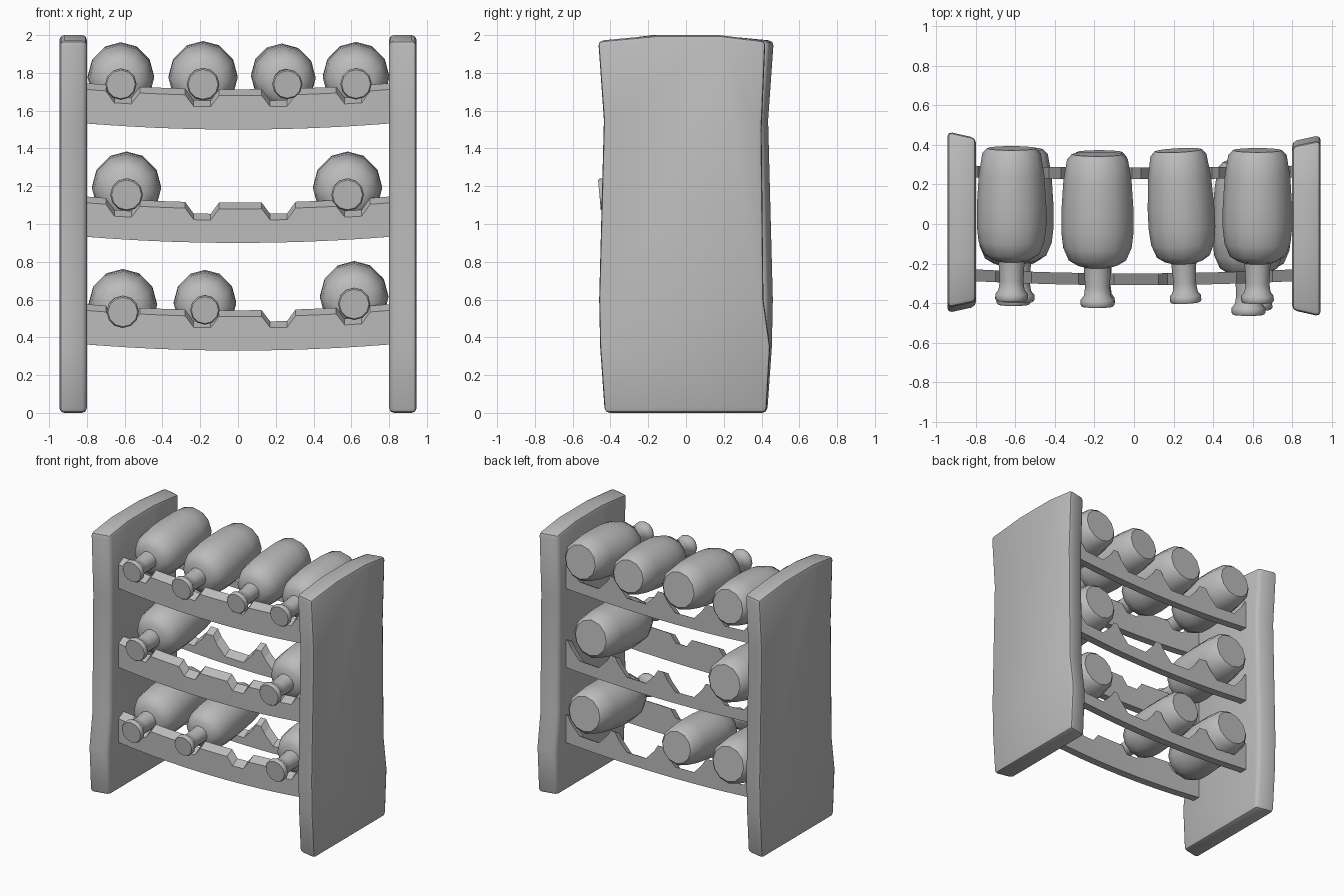
import bpy, bmesh, math
from mathutils import Matrix, Vector

cube = bpy.data.objects.get("Cube")
if cube:
    bpy.data.objects.remove(cube, do_unlink=True)

GREY = (0.5, 0.5, 0.5, 1)
grey = bpy.data.materials.new("plain grey")
grey.use_nodes = True
grey.diffuse_color = GREY
grey.node_tree.nodes["Principled BSDF"].inputs["Base Color"].default_value = GREY


def finish(bm, name, smooth_angle=None):
    bmesh.ops.recalc_face_normals(bm, faces=bm.faces)
    mesh = bpy.data.meshes.new(name)
    bm.to_mesh(mesh)
    bm.free()
    mesh.materials.append(grey)
    obj = bpy.data.objects.new(name, mesh)
    bpy.context.collection.objects.link(obj)
    if smooth_angle:
        bpy.ops.object.select_all(action='DESELECT')
        obj.select_set(True)
        bpy.context.view_layer.objects.active = obj
        bpy.ops.object.shade_smooth_by_angle(angle=math.radians(smooth_angle))
    return obj


# Side panels: one wobbly outline, turned half round for the other side
OUTLINE = [(-.435, 0), (-.46, .35), (-.465, .6), (-.44, 1.55), (-.47, 1.97),
           (-.15, 2), (.18, 2), (.425, 1.97), (.405, 1.5), (.415, .6), (.45, .35), (.43, 0)]


def side_panel(name, side):
    bm = bmesh.new()
    outer = [bm.verts.new((side * .945, side * y, z)) for y, z in OUTLINE]
    inner = [bm.verts.new((side * .80, side * y * .93, z)) for y, z in OUTLINE]
    bm.faces.new(outer)
    bm.faces.new(inner[::-1])
    n = len(OUTLINE)
    for i in range(n):
        j = (i + 1) % n
        bm.faces.new((outer[i], inner[i], inner[j], outer[j]))
    bmesh.ops.recalc_face_normals(bm, faces=bm.faces)
    sharp = [e for e in bm.edges if e.calc_face_angle(0) > math.radians(40)]
    bmesh.ops.bevel(bm, geom=sharp, offset=.025, segments=2, profile=.5, affect='EDGES')
    finish(bm, name, 40)


side_panel("left_side_panel", 1)
side_panel("right_side_panel", -1)

# Rails: sagging boards with a sloped top and four cut-outs
SLOTS = (-.61, -.19, .215, .61)
NECK_CUT = [(-.09, 0), (-.045, .06), (.045, .06), (.09, 0)]
BODY_CUT = [(-.18, 0), (-.15, .05), (-.08, .125), (.08, .125), (.15, .05), (.18, 0)]


def rail(name, y, thick, bow, base, cut):
    columns = [(-.82, 0), (.82, 0), (0, 0), (.42, 0), (-.4, 0)]
    columns += [(s + dx, depth) for s in SLOTS for dx, depth in cut]
    bm = bmesh.new()
    rings = []
    for x, depth in sorted(columns):
        bend = (x / .8) ** 2
        low = base + .032 * bend
        high = low + .18 - depth
        front = y - bow * (1 - bend)
        back = front + thick
        rings.append([bm.verts.new(p) for p in (
            (x, front, low), (x, front, high), (x, back, high + .033), (x, back, low))])
    for a, b in zip(rings, rings[1:]):
        for i in range(4):
            j = (i + 1) % 4
            bm.faces.new((a[i], a[j], b[j], b[i]))
    bm.faces.new(rings[0])
    bm.faces.new(rings[-1])
    finish(bm, name)


for level, base in (("bottom", .33), ("middle", .90), ("top", 1.50)):
    rail(level + "_front_rail", -.29, .06, .02, base, NECK_CUT)
    rail(level + "_back_rail", .235, .06, .008, base, BODY_CUT)

# Bottles: a twelve-sided turned profile, as (radius, distance along the axis)
PROFILE = [(.125, .375), (.148, .35), (.166, .24), (.176, .08), (.176, -.02), (.167, -.1),
           (.14, -.165), (.10, -.19), (.066, -.2), (.06, -.3), (.066, -.345), (.082, -.365),
           (.083, -.39), (.076, -.4)]


def bottle(name, x, z, size, slide=0, yaw=0):
    bm = bmesh.new()
    rings = []
    for r, y in PROFILE:
        rings.append([bm.verts.new((r * size * math.cos(a), y, r * size * math.sin(a)))
                      for a in (math.tau * k / 12 for k in range(12))])
    for a, b in zip(rings, rings[1:]):
        for i in range(12):
            j = (i + 1) % 12
            bm.faces.new((a[i], a[j], b[j], b[i]))
    bm.faces.new(rings[0])
    bm.faces.new(rings[-1])
    turn = Matrix.Rotation(yaw, 4, 'Z') @ Matrix.Rotation(.09, 4, 'X')
    bm.transform(Matrix.Translation(Vector((x, slide, z))) @ turn)
    finish(bm, name, 42)


for i, spec in enumerate([
        (-.62, 1.775, 1, .01), (-.185, 1.775, 1.04, -.02), (.242, 1.775, .96, 0, .05),
        (.625, 1.777, 1, 0), (-.59, 1.19, 1.04, .005), (.58, 1.19, 1.04, -.06),
        (-.61, .57, 1.03, -.01), (-.175, .58, .94, -.01), (.615, .612, 1.03, -.035)]):
    bottle(f"bottle_{i + 1}", *spec)
